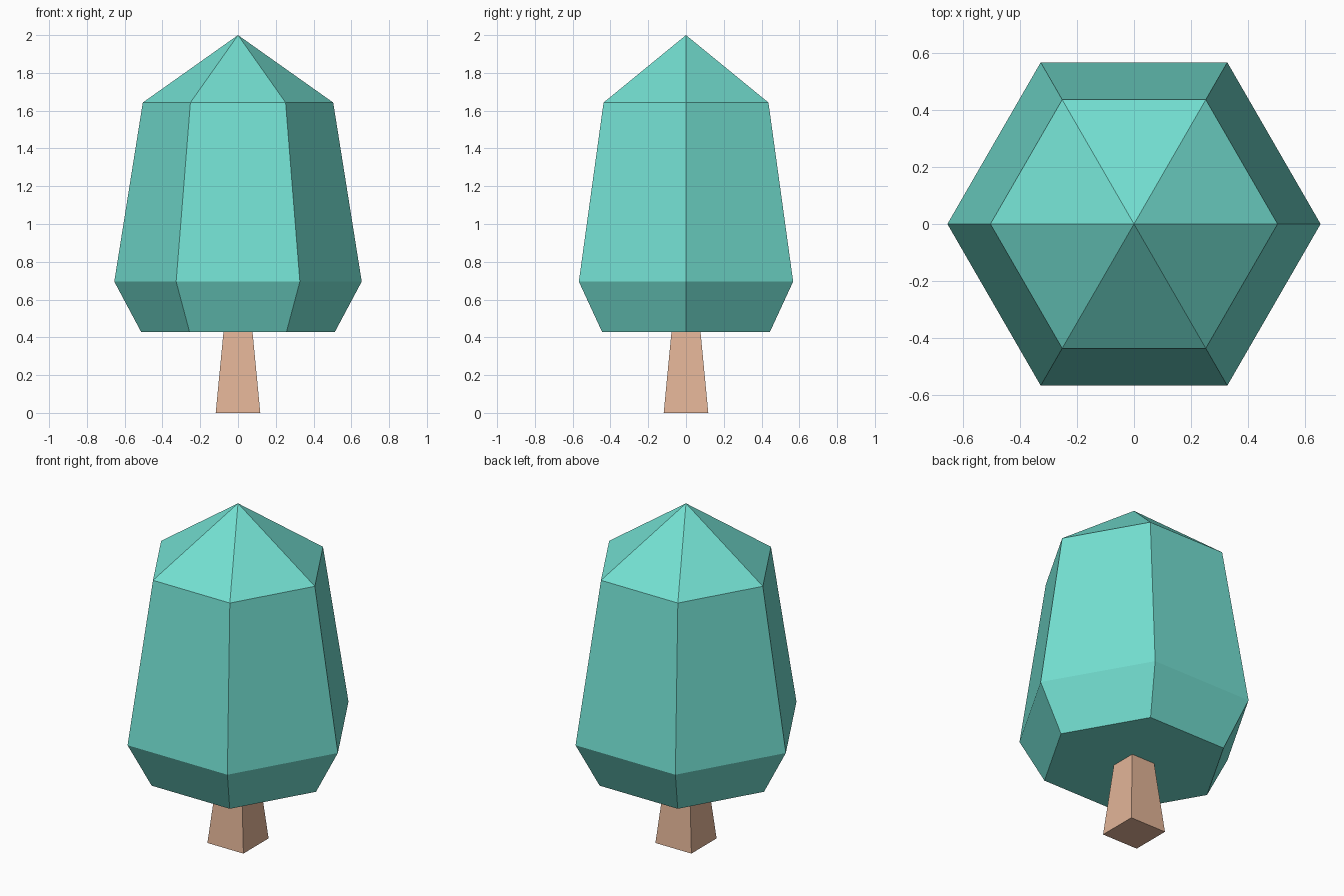
import bpy, bmesh, math

if "Cube" in bpy.data.objects:
    bpy.data.objects.remove(bpy.data.objects["Cube"])


def material(name, rgb):
    """Flat colour from sRGB 0-255 values."""
    lin = [((c / 255 + 0.055) / 1.055) ** 2.4 for c in rgb]
    m = bpy.data.materials.new(name)
    m.diffuse_color = (*lin, 1)
    m.use_nodes = True
    m.node_tree.nodes["Principled BSDF"].inputs["Base Color"].default_value = m.diffuse_color
    return m


def lofted(name, sides, start, rings, mat, apex=None):
    """Stack regular polygon rings of (radius, z), closed by a cap or an apex."""
    bm = bmesh.new()
    loops = []
    for r, z in rings:
        angles = [start + math.tau * i / sides for i in range(sides)]
        loops.append([bm.verts.new((r * math.cos(a), r * math.sin(a), z)) for a in angles])
    for lo, hi in zip(loops, loops[1:]):
        for i in range(sides):
            j = (i + 1) % sides
            bm.faces.new((lo[i], lo[j], hi[j], hi[i]))
    bm.faces.new(loops[0][::-1])
    if apex is None:
        bm.faces.new(loops[-1])
    else:
        tip = bm.verts.new((0, 0, apex))
        for i in range(sides):
            bm.faces.new((loops[-1][i], loops[-1][(i + 1) % sides], tip))
    bmesh.ops.recalc_face_normals(bm, faces=bm.faces)
    me = bpy.data.meshes.new(name)
    bm.to_mesh(me)
    bm.free()
    me.materials.append(mat)
    ob = bpy.data.objects.new(name, me)
    bpy.context.collection.objects.link(ob)
    return ob


leaf = material("leaf_teal", (115, 223, 209))
wood = material("bark_tan", (226, 180, 151))

# Tapered square trunk
lofted("trunk", 4, math.pi / 4,
       [(0.118 * math.sqrt(2), 0), (0.077 * math.sqrt(2), 0.427)], wood)

# Six-sided crown with a pointed top
lofted("foliage", 6, 0, [(0.512, 0.427), (0.655, 0.695), (0.504, 1.643)], leaf, apex=2.0)
